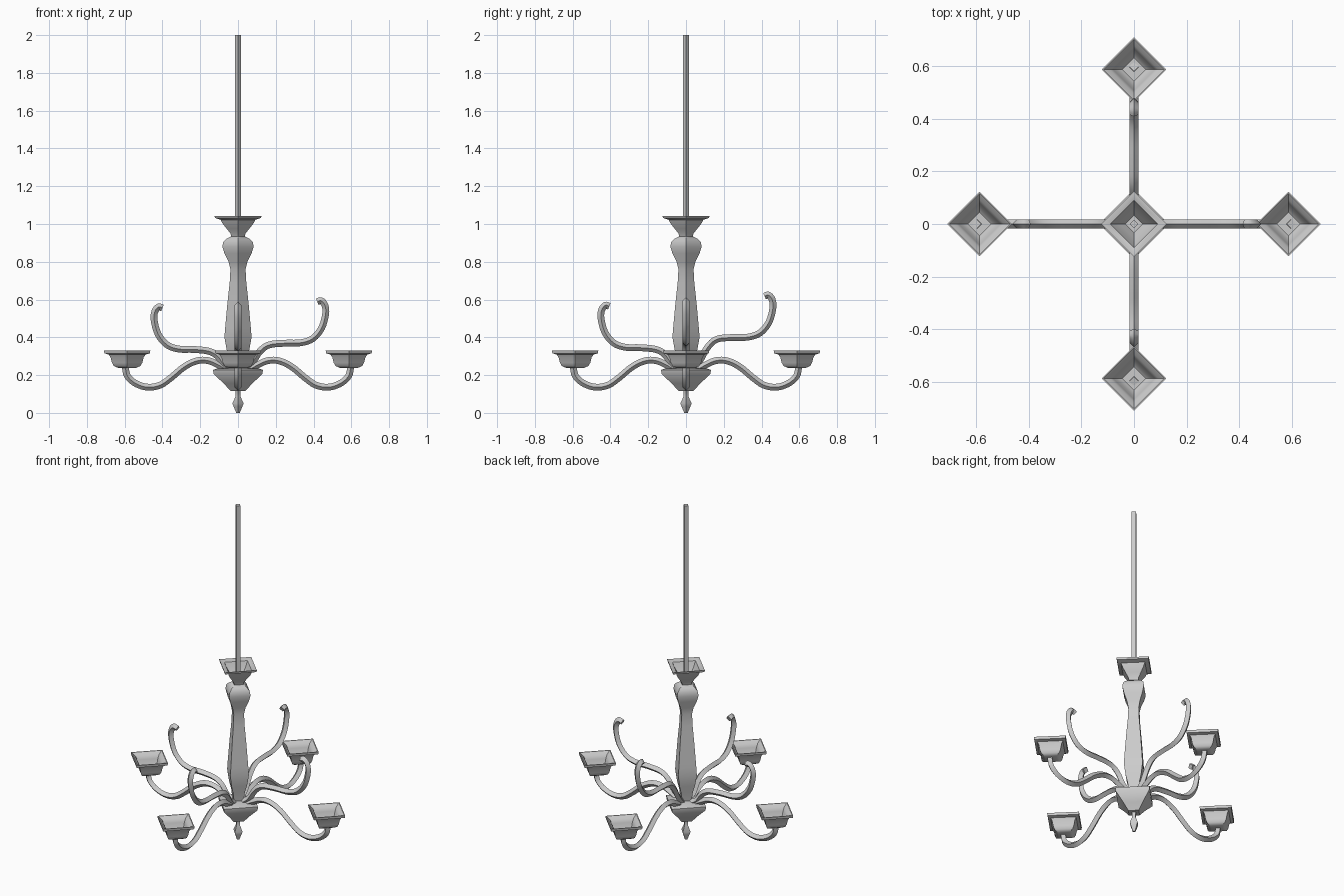
import bpy, bmesh, math
from mathutils import Vector, Matrix

if "Cube" in bpy.data.objects:
    bpy.data.objects.remove(bpy.data.objects["Cube"])


def finish(name, bm, matrix):
    bmesh.ops.recalc_face_normals(bm, faces=bm.faces)
    mesh = bpy.data.meshes.new(name)
    bm.to_mesh(mesh)
    bm.free()
    ob = bpy.data.objects.new(name, mesh)
    ob.matrix_world = matrix
    bpy.context.collection.objects.link(ob)
    bpy.ops.object.select_all(action='DESELECT')
    ob.select_set(True)
    bpy.context.view_layer.objects.active = ob
    bpy.ops.object.shade_smooth_by_angle(angle=math.radians(40))
    return ob


def skin(rings):
    # four-sided rings joined into a closed tube
    bm = bmesh.new()
    loops = [[bm.verts.new(p) for p in ring] for ring in rings]
    for a, b in zip(loops, loops[1:]):
        for i in range(4):
            j = (i + 1) % 4
            bm.faces.new((a[i], a[j], b[j], b[i]))
    bm.faces.new(loops[0])
    bm.faces.new(loops[-1])
    return bm


def diamond_lathe(name, profile, matrix=Matrix()):
    rings = [[(r, 0, z), (0, r, z), (-r, 0, z), (0, -r, z)] for r, z in profile]
    return finish(name, skin(rings), matrix)


def smooth_path(pts, steps=4):
    # Catmull-Rom through the (radius, height) points
    p = [Vector((x, 0, z)) for x, z in pts]
    p = [2 * p[0] - p[1]] + p + [2 * p[-1] - p[-2]]
    out = []
    for a, b, c, d in zip(p, p[1:], p[2:], p[3:]):
        for k in range(steps):
            t = k / steps
            out.append(0.5 * (2 * b + (c - a) * t + (2 * a - 5 * b + 4 * c - d) * t * t
                              + (3 * b - a - 3 * c + d) * t ** 3))
    return out + [p[-2]]


def diamond_tube(name, pts, r, matrix):
    path = smooth_path(pts)
    side = Vector((0, r, 0))
    rings = []
    for i, c in enumerate(path):
        t = (path[min(i + 1, len(path) - 1)] - path[max(i - 1, 0)]).normalized()
        n = Vector((-t.z, 0, t.x)) * r
        rings.append([c + n, c + side, c - n, c - side])
    return finish(name, skin(rings), matrix)


# central stem, lower bowl and finial
diamond_lathe("hanging_rod", [(.016, .94), (.016, 2.0)])
diamond_lathe("column", [(.035, .22), (.045, .29), (.06, .335), (.072, .40), (.068, .45), (.056, .58),
                         (.044, .69), (.04, .76), (.05, .80), (.072, .845), (.083, .88),
                         (.078, .905), (.06, .922), (.036, .935)])
diamond_lathe("top_cup", [(.034, .925), (.04, .95), (.06, .975), (.08, 1.0), (.092, 1.022), (.122, 1.032),
                          (.125, 1.043), (.118, 1.043), (.09, 1.034), (.074, 1.005),
                          (.054, .98), (.034, .955)])
diamond_lathe("bottom_bowl", [(.04, .117), (.075, .155), (.13, .207), (.132, .228), (.11, .235), (.03, .24)])
diamond_lathe("finial", [(.016, .125), (.013, .105), (.014, .085), (.03, .05), (.024, .035), (.009, 0)])

# four lower arms with dishes, four upper scrolls at slightly different heights
lower = [(.02, .20), (.06, .228), (.106, .255), (.16, .277), (.22, .275), (.286, .243), (.35, .19),
         (.41, .148), (.476, .136), (.54, .155), (.585, .195), (.598, .25)]
scroll = [(.03, .23), (.075, .265), (.115, .325), (.165, .36), (.25, .369), (.33, .371), (.395, .393),
          (.443, .45), (.464, .525), (.46, .57), (.44, .594), (.42, .588)]
dish = [(.045, .237), (.07, .248), (.08, .265), (.088, .295), (.098, .309), (.12, .315), (.123, .33),
        (.116, .33), (.092, .315), (.08, .295), (.07, .262), (.045, .246)]
shifts = {"right": (0, 0), "back": (-.004, .03), "left": (-.02, -.033), "front": (-.014, -.024)}

for i, (label, (dx, dz)) in enumerate(shifts.items()):
    turn = Matrix.Rotation(i * math.pi / 2, 4, 'Z')
    diamond_tube("lower_arm_" + label, lower, .018, turn)
    diamond_lathe("dish_" + label, dish, turn @ Matrix.Translation((.587, 0, 0)))
    moved = [scroll[0]] + [(x + dx * min(1, x / .4), z + dz * min(1, x / .16)) for x, z in scroll[1:]]
    diamond_tube("upper_scroll_" + label, moved, .018, turn)
